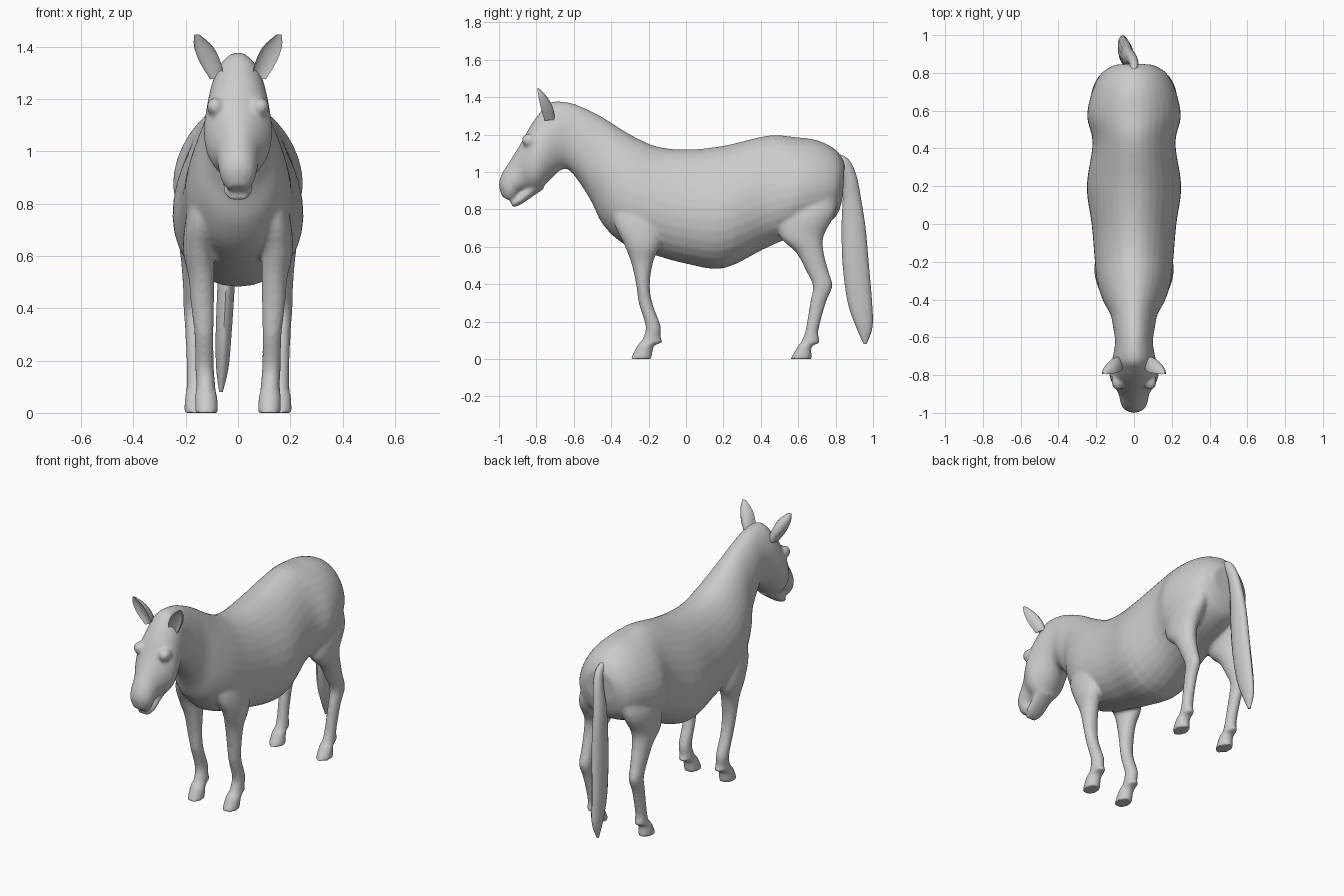
import bpy
import bmesh
import math
from mathutils import Vector

cube = bpy.data.objects.get("Cube")
if cube:
    bpy.data.objects.remove(cube, do_unlink=True)

GREY = (0.6, 0.6, 0.6, 1.0)
coat = bpy.data.materials.new("grey coat")
coat.use_nodes = True
coat.diffuse_color = GREY
shader = next(n for n in coat.node_tree.nodes if n.type == 'BSDF_PRINCIPLED')
shader.inputs["Base Color"].default_value = GREY


def select(objects):
    bpy.ops.object.select_all(action='DESELECT')
    for obj in objects:
        obj.select_set(True)
    bpy.context.view_layer.objects.active = objects[0]


def finish(name, bm):
    """Turn a bmesh into a smooth, coloured object."""
    bmesh.ops.recalc_face_normals(bm, faces=bm.faces[:])
    mesh = bpy.data.meshes.new(name)
    bm.to_mesh(mesh)
    bm.free()
    mesh.materials.append(coat)
    obj = bpy.data.objects.new(name, mesh)
    bpy.context.collection.objects.link(obj)
    select([obj])
    bpy.ops.object.shade_smooth_by_angle(angle=math.radians(50))
    return obj


def spline(stations, steps):
    """Catmull-Rom curve through every station, whatever its length."""
    pts = [Vector(s) for s in stations]
    pts = [pts[0]] + pts + [pts[-1]]
    result = []
    for a, b, c, d in zip(pts, pts[1:], pts[2:], pts[3:]):
        for i in range(steps):
            t = i / steps
            result.append(b + (c - a) * (t / 2)
                          + (2 * a - 5 * b + 4 * c - d) * (t * t / 2)
                          + (3 * b - a - 3 * c + d) * (t ** 3 / 2))
    return result + [pts[-1]]


def loft(name, stations, side=1, sides=20, steps=4, cup=None, egg=0):
    """Skin oval rings, each (y, z of one end, y, z of other end, half width, x).
    A cup value folds the first half of each ring inward;
    an egg value narrows the first end of the wide rings."""
    bm = bmesh.new()
    rings = []
    for y1, z1, y2, z2, half, x in spline(stations, steps):
        ring = []
        for k in range(sides):
            angle = math.tau * k / sides
            c = math.cos(angle)
            width = half * (1 - egg * half * c)
            if cup is not None and c > 0:
                c *= cup
            y = (y1 + y2) / 2 + c * (y1 - y2) / 2
            z = (z1 + z2) / 2 + c * (z1 - z2) / 2
            ring.append(bm.verts.new((side * (x + width * math.sin(angle)), y, z)))
        rings.append(ring)
    for r, s in zip(rings, rings[1:]):
        for k in range(sides):
            n = (k + 1) % sides
            bm.faces.new((r[k], r[n], s[n], s[k]))
    for ring in (rings[0], rings[-1]):
        bm.faces.new(ring)
    return finish(name, bm)


def centred(rows):
    """Rings lying on the middle plane."""
    return [row + (0.0,) for row in rows]


def level(rows):
    """Horizontal rings from (z, front y, back y, x, half width)."""
    return [(f, z, b, z, half, x) for z, f, b, x, half in rows]


def bump(name, centre, radii):
    bm = bmesh.new()
    bmesh.ops.create_uvsphere(bm, u_segments=16, v_segments=10, radius=1)
    bmesh.ops.scale(bm, vec=radii, verts=bm.verts[:])
    bmesh.ops.translate(bm, vec=centre, verts=bm.verts[:])
    return finish(name, bm)


# Trunk, neck and head in one skin: top y, z, bottom y, z, half width
body = loft("body", centred([
    (.848, 1.05, .838, .86, .10),
    (.80, 1.12, .80, .76, .17),
    (.70, 1.17, .70, .70, .22),
    (.58, 1.187, .56, .65, .245),
    (.44, 1.195, .42, .59, .217),
    (.20, 1.14, .20, .485, .247),
    (0, 1.12, 0, .51, .222),
    (-.15, 1.135, -.18, .56, .208),
    (-.25, 1.175, -.34, .62, .195),
    (-.34, 1.225, -.445, .72, .165),
    (-.45, 1.295, -.50, .83, .125),
    (-.54, 1.34, -.56, .93, .11),
    (-.62, 1.37, -.625, 1.01, .10),
    (-.72, 1.375, -.67, 1.01, .11),
    (-.775, 1.325, -.72, .965, .122),
    (-.83, 1.25, -.775, .91, .13),
    (-.885, 1.15, -.81, .895, .112),
    (-.935, 1.07, -.84, .90, .085),
    (-.985, .99, -.885, .89, .074),
    (-1.0, .93, -.905, .86, .064),
    (-.985, .87, -.93, .84, .038),
]), sides=32, egg=.7)

# Lower jaw, parted slightly from the upper lip
jaw = loft("lower_jaw", centred([
    (-.79, .99, -.76, .91, .07),
    (-.86, .915, -.825, .865, .06),
    (-.905, .868, -.885, .825, .056),
    (-.935, .84, -.928, .808, .036),
]))

# Tail, hanging a little to the right
loft("tail", [
    (.78, 1.04, .79, 1.105, .02, 0),
    (.825, 1.02, .865, 1.072, .024, 0),
    (.842, .96, .91, .985, .028, -.012),
] + level([
    (.85, .838, .937, -.03, .032),
    (.70, .832, .96, -.037, .034),
    (.50, .838, .978, -.045, .034),
    (.30, .865, .995, -.055, .031),
    (.17, .91, .997, -.06, .024),
    (.08, .95, .965, -.065, .007),
]), sides=14)

FORELEG = level([
    (.95, -.37, -.20, .10, .05),
    (.75, -.39, -.13, .137, .062),
    (.62, -.335, -.135, .15, .06),
    (.52, -.295, -.175, .14, .05),
    (.40, -.267, -.193, .135, .044),
    (.30, -.253, -.18, .13, .037),
    (.18, -.217, -.136, .128, .036),
    (.12, -.227, -.136, .124, .036),
    (.088, -.247, -.126, .123, .038),
    (.07, -.262, -.172, .122, .042),
    (0, -.298, -.182, .12, .045),
])

HINDLEG = level([
    (1.0, .60, .80, .09, .06),
    (.80, .51, .805, .145, .08),
    (.66, .50, .737, .16, .066),
    (.57, .588, .737, .165, .052),
    (.47, .643, .762, .168, .042),
    (.39, .678, .783, .17, .038),
    (.30, .663, .748, .168, .033),
    (.15, .638, .708, .163, .033),
    (.088, .613, .716, .162, .036),
    (.07, .598, .673, .162, .04),
    (0, .557, .673, .162, .045),
])

# Ears are folded leaves, open to the front
EAR = [
    (-.81, 1.27, -.70, 1.28, .026, .08),
    (-.838, 1.33, -.712, 1.345, .04, .105),
    (-.831, 1.395, -.745, 1.405, .036, .132),
    (-.807, 1.445, -.785, 1.447, .01, .157),
]

# Paired parts
fused = [body, jaw]
for label, side in (("left", 1), ("right", -1)):
    loft(label + "_ear", EAR, side, sides=16, cup=-0.35)
    fused += [
        loft(label + "_foreleg", FORELEG, side),
        loft(label + "_hindleg", HINDLEG, side),
        bump(label + "_brow", (side * .086, -.835, 1.17), (.034, .045, .036)),
        bump(label + "_nostril", (side * .036, -.964, .935), (.025, .026, .03)),
    ]

# Fuse trunk, legs and face into one skin with soft joins
select(fused)
bpy.ops.object.join()
body.name = "body_legs_and_head"
remesh = body.modifiers.new("fuse", 'REMESH')
remesh.mode = 'VOXEL'
remesh.voxel_size = 0.01
soften = body.modifiers.new("soften", 'SMOOTH')
soften.factor = 0.5
soften.iterations = 6
for modifier in ("fuse", "soften"):
    bpy.ops.object.modifier_apply(modifier=modifier)
bpy.ops.object.shade_smooth_by_angle(angle=math.radians(50))
